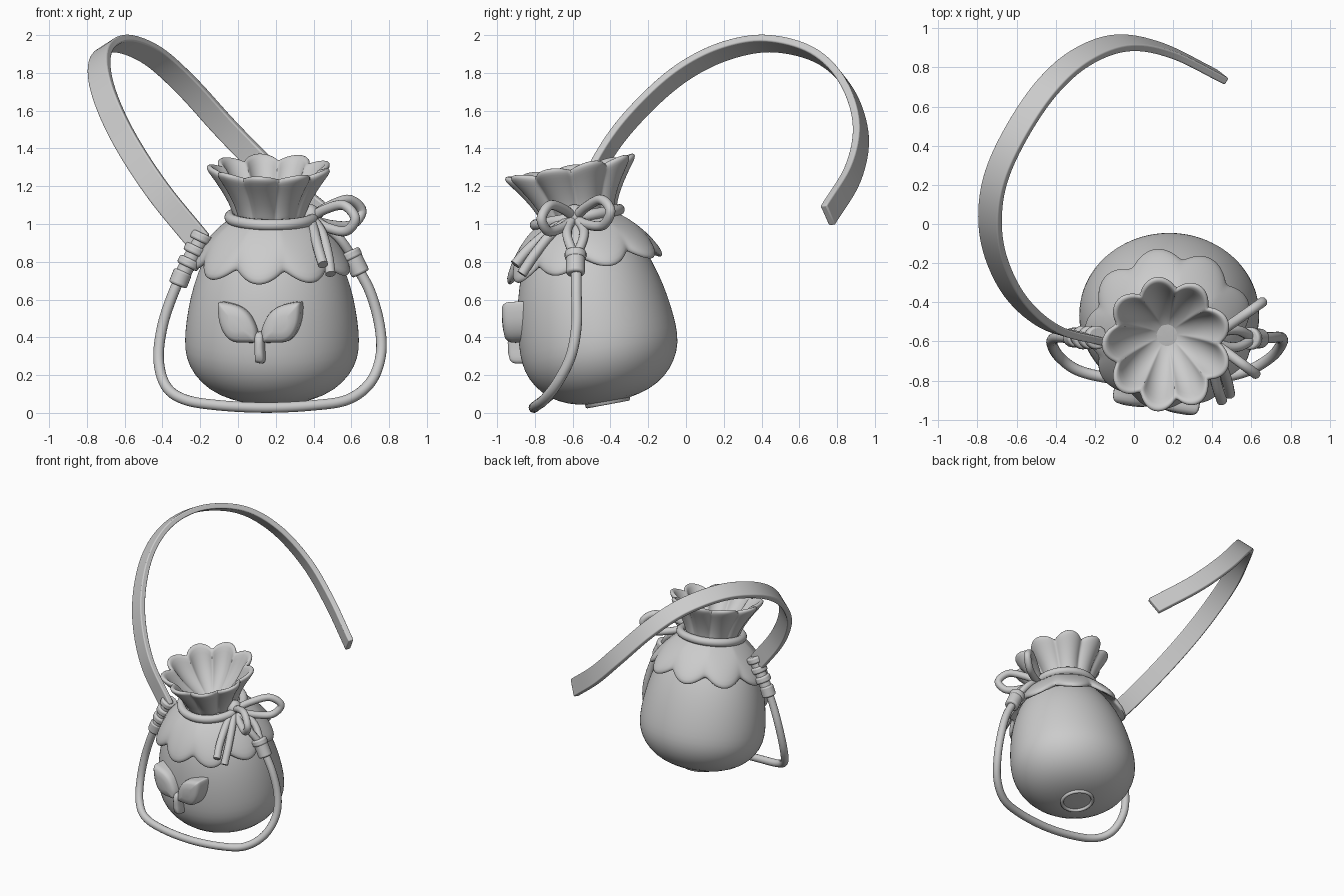
import bpy, bmesh
from math import sin, cos, pi, radians
from mathutils import Vector, Matrix

cube = bpy.data.objects.get("Cube")
if cube:
    bpy.data.objects.remove(cube)

grey = bpy.data.materials.new("soft_grey")
grey.use_nodes = True
GREY = (0.6, 0.6, 0.6, 1)
grey.diffuse_color = GREY
grey.node_tree.nodes["Principled BSDF"].inputs["Base Color"].default_value = GREY

# The pouch leans forward: its parts are turned about their own axis, then placed
POUCH = Matrix.Translation((0.18, -0.405, 0.06)) @ Matrix.Rotation(radians(10.5), 4, 'X')
FRONT = radians(-100)


def finish(name, bm, angle=40, matrix=None, subsurf=0, bevel=0):
    bmesh.ops.recalc_face_normals(bm, faces=bm.faces)
    mesh = bpy.data.meshes.new(name)
    bm.to_mesh(mesh)
    bm.free()
    mesh.materials.append(grey)
    ob = bpy.data.objects.new(name, mesh)
    bpy.context.collection.objects.link(ob)
    if matrix:
        ob.matrix_world = matrix
    if bevel:
        mod = ob.modifiers.new("Bevel", 'BEVEL')
        mod.width, mod.segments = bevel, 3
    if subsurf:
        mod = ob.modifiers.new("Subsurf", 'SUBSURF')
        mod.levels = mod.render_levels = subsurf
    bpy.ops.object.select_all(action='DESELECT')
    ob.select_set(True)
    bpy.context.view_layer.objects.active = ob
    bpy.ops.object.shade_smooth_by_angle(angle=radians(angle))


def bridge(bm, rings):
    for a, b in zip(rings, rings[1:]):
        for i in range(len(a)):
            j = (i + 1) % len(a)
            bm.faces.new((a[i], a[j], b[j], b[i]))


def capped_rings(rows):
    """Bridge rows of points and close both ends."""
    bm = bmesh.new()
    rings = [[bm.verts.new(p) for p in row] for row in rows]
    bridge(bm, rings)
    bm.faces.new(rings[0])
    bm.faces.new(rings[-1])
    return bm


def lathe(name, profile, shape, segments=72):
    """Turn (radius, height, wave) points; shape bends each point of a ring."""
    turns = [2 * pi * i / segments for i in range(segments)]
    bm = capped_rings([[shape(a, r, h, w) for a in turns] for r, h, w in profile])
    finish(name, bm, 80, POUCH, 1)


def smooth_path(points, steps=8):
    """Catmull-Rom samples through the points."""
    p = [Vector(v) for v in points]
    p = [2 * p[0] - p[1]] + p + [2 * p[-1] - p[-2]]
    out = []
    for a, b, c, d in zip(p, p[1:], p[2:], p[3:]):
        for k in range(steps):
            t = k / steps
            out.append(0.5 * (2 * b + (c - a) * t + (2 * a - 5 * b + 4 * c - d) * t ** 2
                              + (3 * b - a - 3 * c + d) * t ** 3))
    return out + [p[-2]]


def sweep(name, points, section, side=(0.3, 0.9, 0.2), bevel=0):
    path = smooth_path(points)
    side = Vector(side)
    rows = []
    for i, p in enumerate(path):
        t = (path[min(i + 1, len(path) - 1)] - path[max(i - 1, 0)]).normalized()
        side = (side - t * side.dot(t)).normalized()
        up = t.cross(side)
        rows.append([p + side * u + up * v for u, v in section])
    finish(name, capped_rings(rows), 50, bevel=bevel)


def disc(r, n=14):
    return [(r * cos(2 * pi * i / n), r * sin(2 * pi * i / n)) for i in range(n)]


def bead(name, start, end, r):
    a, b = Vector(start), Vector(end)
    bm = bmesh.new()
    bmesh.ops.create_cone(bm, cap_ends=True, segments=24, radius1=r, radius2=r, depth=(b - a).length)
    turn = (b - a).to_track_quat('Z', 'Y').to_matrix().to_4x4()
    finish(name, bm, 50, Matrix.Translation((a + b) / 2) @ turn, bevel=0.012)


# Pouch body, slightly shallower than wide
def oval(a, r, h, w):
    return (r * cos(a), 0.91 * r * sin(a), h)


lathe("pouch_body", [(0.02, 0, 0), (0.12, 0.0, 0), (0.24, 0.025, 0), (0.34, 0.075, 0), (0.415, 0.15, 0),
                     (0.457, 0.24, 0), (0.463, 0.33, 0), (0.453, 0.44, 0), (0.432, 0.56, 0), (0.395, 0.69, 0),
                     (0.34, 0.81, 0), (0.27, 0.91, 0), (0.18, 0.99, 0), (0.02, 1.0, 0)], oval)

# Base ring
bm = bmesh.new()
loops = [[bm.verts.new((x, y - 0.01, h)) for x, y in disc(r, 40)]
         for r, h in ((0.12, 0.02), (0.12, -0.008), (0.112, -0.014), (0.104, -0.014), (0.098, -0.006), (0.098, 0.02))]
bridge(bm, loops + loops[:1])
finish("base_ring", bm, 60, POUCH)


# Scalloped skirt below the neck
def scallop(a, r, h, w):
    lobe = abs(cos(4.5 * (a - FRONT)))
    r += w * 0.05 * (lobe - 0.6)
    return (r * cos(a), 0.98 * r * sin(a), h - w * 0.065 * (lobe - 0.5))


lathe("scalloped_skirt", [(0.19, 1.0, 0), (0.22, 0.98, 0.1), (0.29, 0.93, 0.3), (0.36, 0.855, 0.6),
                          (0.404, 0.785, 0.95), (0.414, 0.75, 1), (0.402, 0.732, 1), (0.38, 0.745, 1),
                          (0.3, 0.85, 0.5), (0.18, 0.95, 0)], scallop, 108)


# Gathered collar opening above the neck
def pleat(a, r, h, w):
    wave = 2 * abs(cos(4.5 * (a - FRONT))) ** 0.85 - 1.3
    r += w * 0.03 * wave
    return (r * cos(a) - 0.012, 1.06 * r * sin(a) + 0.02, h + w * 0.014 * wave)


lathe("gathered_collar", [(0.15, 0.95, 0), (0.185, 0.98, 0.2), (0.195, 1.03, 0.4), (0.22, 1.09, 0.6),
                          (0.26, 1.16, 0.85), (0.295, 1.21, 1), (0.313, 1.237, 1), (0.314, 1.255, 1),
                          (0.298, 1.263, 1), (0.277, 1.25, 1), (0.24, 1.18, 0.9), (0.19, 1.11, 0.75),
                          (0.13, 1.05, 0.5), (0.07, 1.0, 0.2), (0.01, 0.985, 0)], pleat, 108)

# Neck cord, knot and bow
neck = [POUCH @ Vector((0.222 * cos(pi * i / 8), 0.225 * sin(pi * i / 8) + 0.01, 0.99)) for i in range(17)]
sweep("neck_cord", neck, disc(0.03))

knot = Vector((0.385, -0.59, 1.035))
bm = bmesh.new()
bmesh.ops.create_uvsphere(bm, u_segments=24, v_segments=16, radius=0.06)
finish("bow_knot", bm, 80, Matrix.Translation(knot) @ Matrix.Diagonal((0.85, 1, 1.15, 1)))

for name, tip in (("back_bow_loop", (0.655, -0.4, 1.06)), ("front_bow_loop", (0.62, -0.765, 1.02))):
    reach = Vector(tip) - knot
    loop = [(0, 0), (0.35, 0.05), (0.75, 0.075), (1, 0.01), (0.8, -0.06), (0.4, -0.05), (0, -0.01)]
    sweep(name, [knot + reach * s + Vector((0, 0, h)) for s, h in loop], disc(0.026), (0, 0, 1))

sweep("outer_bow_tail", [knot, (0.44, -0.7, 0.96), (0.475, -0.8, 0.84), (0.49, -0.87, 0.735)], disc(0.027))
sweep("inner_bow_tail", [knot, (0.4, -0.71, 0.97), (0.425, -0.83, 0.87), (0.45, -0.905, 0.785)], disc(0.027))
for name, y in (("front_hanger_cord", -0.625), ("back_hanger_cord", -0.545)):
    sweep(name, [knot, (0.47, y, 0.98), (0.54, y, 0.92), (0.61, -0.585, 0.82)], disc(0.025))

# Lower cord hanging around the pouch
sweep("hanging_cord", [(-0.28, -0.58, 0.76), (-0.34, -0.58, 0.64), (-0.4, -0.58, 0.46), (-0.42, -0.61, 0.28),
                       (-0.38, -0.68, 0.14), (-0.28, -0.75, 0.07), (-0.1, -0.79, 0.04), (0.15, -0.805, 0.028),
                       (0.4, -0.79, 0.04), (0.58, -0.75, 0.07), (0.7, -0.68, 0.16), (0.755, -0.61, 0.3),
                       (0.75, -0.58, 0.46), (0.7, -0.58, 0.64), (0.62, -0.58, 0.79)], disc(0.028))

# Clasps
bead("right_clasp", (0.65, -0.585, 0.735), (0.595, -0.585, 0.85), 0.05)
bead("right_clasp_band", (0.608, -0.585, 0.815), (0.588, -0.585, 0.857), 0.057)
bead("left_clasp_end", (-0.32, -0.58, 0.675), (-0.29, -0.58, 0.75), 0.05)
bead("left_clasp_core", (-0.3, -0.58, 0.72), (-0.185, -0.58, 0.94), 0.042)
for i, t in enumerate((0.4, 0.66, 0.92)):
    c = Vector((-0.31, -0.58, 0.69)).lerp(Vector((-0.185, -0.58, 0.95)), t)
    step = Vector((0.01, 0, 0.021))
    bead(f"left_clasp_ring_{i + 1}", c - step, c + step, 0.06)

# Long flat strap
w, t = 0.065, 0.02
sweep("flat_strap", [(-0.2, -0.59, 0.9), (-0.42, -0.53, 1.17), (-0.59, -0.39, 1.43), (-0.695, -0.2, 1.65),
                     (-0.735, 0, 1.815), (-0.71, 0.22, 1.92), (-0.61, 0.45, 1.955), (-0.45, 0.69, 1.89),
                     (-0.27, 0.85, 1.73), (-0.06, 0.925, 1.5), (0.17, 0.885, 1.27), (0.445, 0.75, 1.045)],
      [(-w, -t), (w, -t), (w, t), (-w, t)], (0.75, -0.22, 0.61), bevel=0.008)

# Sprout badge: two leaves and a stem, raised from the front with pillowed faces
BADGE = (Matrix.Translation((0.11, -0.925, 0.38)) @ Matrix.Rotation(radians(-9), 4, 'Z')
         @ Matrix.Rotation(radians(3), 4, 'X'))


def pillow(name, outline):
    points = [Vector((x, 0, z)) for x, z, _ in smooth_path([(x, z, 0) for x, z in outline], 4)[:-1]]
    middle = sum(points, Vector()) / len(points)
    rows = [[middle.lerp(p, scale) + Vector((0, depth, 0)) for p in points]
            for scale, depth in ((1, 0.11), (1, 0.03), (0.97, 0.012), (0.9, -0.001), (0.78, -0.01), (0.4, -0.018))]
    finish(name, capped_rings(rows), 70, BADGE)


half_leaf = [(0.01, -0.01), (0.012, 0.06), (0.05, 0.14), (0.11, 0.185), (0.2, 0.205), (0.222, 0.19),
             (0.215, 0.1), (0.185, 0.03), (0.14, -0.005), (0.07, -0.01), (0.01, -0.01)]
for name, s in (("right_leaf", -1), ("left_leaf", 1)):
    pillow(name, [(s * x, z) for x, z in half_leaf])
pillow("sprout_stem", [(-0.022, -0.115), (0.022, -0.115), (0.026, -0.04), (0.02, 0.04), (-0.02, 0.04),
                       (-0.026, -0.04), (-0.022, -0.115)])
